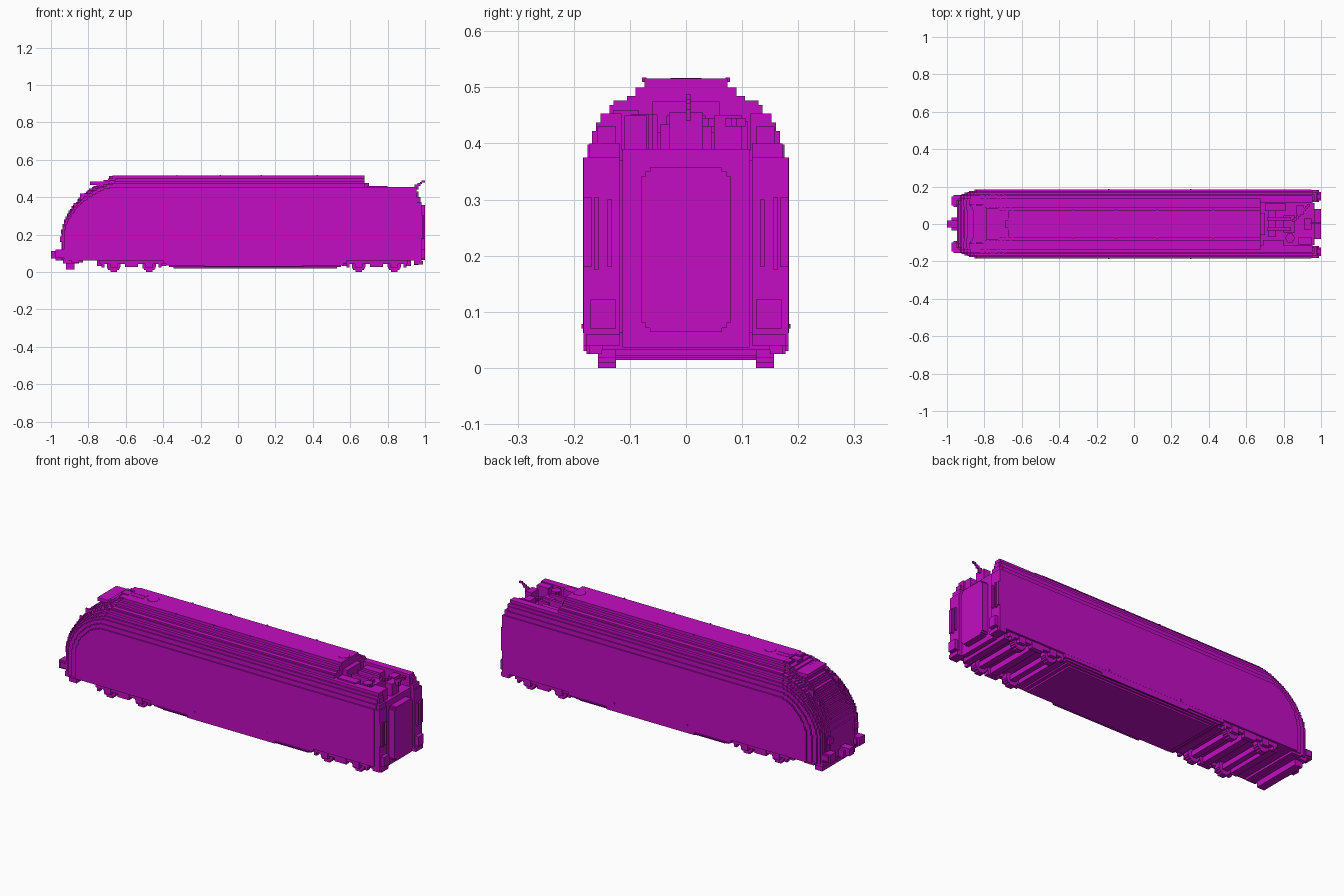
import bpy, bmesh, math
from mathutils import Vector

cube = bpy.data.objects.get("Cube")
if cube:
    bpy.data.objects.remove(cube, do_unlink=True)

V = 2 / 256  # block size of the stepped shape

mat = bpy.data.materials.new("magenta")
mat.use_nodes = True
COL = (0.54, 0.004, 0.54, 1)
mat.diffuse_color = COL
mat.node_tree.nodes["Principled BSDF"].inputs["Base Color"].default_value = COL


def finish(name, bm):
    bmesh.ops.recalc_face_normals(bm, faces=bm.faces)
    me = bpy.data.meshes.new(name)
    bm.to_mesh(me)
    bm.free()
    me.materials.append(mat)
    ob = bpy.data.objects.new(name, me)
    bpy.context.collection.objects.link(ob)
    return ob


def add_box(bm, x0, x1, y0, y1, z0, z1):
    vs = bmesh.ops.create_cube(bm, size=1)["verts"]
    for v in vs:
        v.co = Vector(((x0 + x1) / 2 + v.co.x * (x1 - x0),
                       (y0 + y1) / 2 + v.co.y * (y1 - y0),
                       (z0 + z1) / 2 + v.co.z * (z1 - z0)))


def boxes(name, items, mirror=False):
    bm = bmesh.new()
    for x0, x1, y0, y1, z0, z1 in items:
        add_box(bm, x0, x1, y0, y1, z0, z1)
        if mirror:
            add_box(bm, x0, x1, -y1, -y0, z0, z1)
    return finish(name, bm)


def add_prism(bm, outline, y0, y1):
    """Extrude an outline of (x, z) points from y0 to y1."""
    f = bm.faces.new([bm.verts.new((x, y0, z)) for x, z in outline])
    new = bmesh.ops.extrude_face_region(bm, geom=[f])["geom"]
    for v in new:
        if isinstance(v, bmesh.types.BMVert):
            v.co.y = y1


def snap(a):
    return round(a / V) * V


def disc(r, rows):
    """Stepped circle as (half width, low, high) rows."""
    h = 2 * r / rows
    for i in range(rows):
        c = -r + (i + 0.5) * h
        yield math.sqrt(r * r - c * c), c - h / 2, c + h / 2


# Body shell: nested stepped slices, (half width, top in blocks, nose x)
SLICES = [(9.5, 66, -.945), (11.5, 64, -.945), (13.5, 62, -.945), (16.5, 61, -.94),
          (17.5, 60, -.937), (19.5, 58, -.93), (20.5, 56, -.92), (21.5, 54, -.905),
          (22.5, 51, -.88), (23.5, 48, -.853)]
BASE, SHOULDER, ROOF_END, REAR = 0.062, 0.2, 0.675, 0.95
bm = bmesh.new()
for i, (w, top, nose) in enumerate(SLICES):
    start = -.61 - .08 * i / 9
    pts = [(nose, BASE)]
    z1, z = top * V, snap(SHOULDER)
    x_old = nose
    while z < z1 - 1e-6:
        u = min(1, (z + V / 2 - SHOULDER) / (z1 - SHOULDER))
        x = snap(start + (nose - start) * (1 - max(u, 0) ** 1.7) ** (1 / 1.7))
        if abs(x - x_old) > 1e-4:
            pts += [(x_old, z), (x, z)]
            x_old = x
        z += V
    end = REAR if i == 9 else ROOF_END
    pts += [(x_old, z1), (end, z1), (end, BASE)]
    add_prism(bm, pts, -w * V, w * V)
finish("body_shell", bm)

# Rear deck sides follow the roof curve around an open well
boxes("rear_deck_sides", [(.67, .955, .115, w * V, .37, top * V)
                          for w, top, _ in SLICES[5:9]], True)
boxes("rear_deck", [(.67, .955, -.115, .115, .37, .388)])
boxes("rear_corner_posts", [(.94, .98, .118, .183, .04, .375),
                            (.94, .975, .118, .172, .37, .40),
                            (.94, .965, .125, .158, .39, .43)], True)

# Rear end: gangway, handrails and buffers
boxes("rear_gangway", [(.94, .965, -.113, .113, .036, .39),
                       (.96, 1, -.064, .064, .064, .357),
                       (.96, 1, -.079, .079, .08, .342),
                       (.96, 1, -.072, .072, .071, .35)])
boxes("rear_handrails", [(.98, .992, .132, .14, .18, .30),
                         (.98, .992, .156, .164, .175, .305),
                         (.98, .988, .168, .183, .18, .305)], True)
boxes("rear_buffers", [(.96, 1, .125, .17, .07, .122),
                       (.96, .99, .118, .178, .04, .06)], True)

# Rear roof equipment
boxes("roof_equipment", [
    (.69, .80, -.13, -.085, .385, .46), (.70, .81, .07, .11, .385, .44),
    (.71, .84, -.035, -.02, .385, .45), (.71, .84, .02, .035, .385, .45),
    (.72, .76, -.07, .07, .385, .42), (.80, .86, -.045, .045, .385, .435),
    (.675, .70, -.06, .06, .385, .475), (.87, .91, .05, .10, .385, .45),
    (.88, .95, -.11, -.07, .385, .45), (.91, .95, -.03, .03, .385, .455)])
bm = bmesh.new()
for hw, lo, hi in disc(.024, 6):
    add_box(bm, .835 - hw, .835 + hw, -.075 + lo, -.075 + hi, .385, .452)
finish("roof_insulator", bm)
bm = bmesh.new()
for i in range(9):
    add_box(bm, .845 + i * .01, .86 + i * .01, .01 + i * .01, .026 + i * .01, .43, .445)
finish("roof_diagonal_bar", bm)
boxes("rear_cable", [(.945, .965, 0, .008, .44, .468), (.96, .976, 0, .008, .46, .476),
                     (.972, .984, 0, .008, .47, .482), (.982, 1, 0, .008, .478, .488)])

# Roof fans, hatches and rivets
bm = bmesh.new()
for cx in (-.51, .64):
    for hw, lo, hi in disc(.028, 7):
        add_box(bm, cx - hw, cx + hw, lo, hi, .51, .517)
finish("roof_fans", bm)
boxes("roof_hatches", [(-.67, -.56, .03, .068, .50, .515),
                       (-.69, -.645, -.02, .02, .49, .513),
                       (-.63, -.555, .004, .024, .50, .517)], True)
boxes("roof_studs", [(x, x + V, .07, .078, .51, .518)
                     for x in (-.33, -.10, .12, .42)], True)
boxes("side_studs", [(x, x + V, .18, .186, .07, .078) for x in (-.14, .30)], True)

# Nose: windscreen brow and pillars, buffers, coupler and plough
boxes("windscreen_brow", [(-.79, -.70, -.082, .082, .465, .484)])
boxes("windscreen_pillars", [(-.905, -.86, .10, .108, .285, .31),
                             (-.88, -.83, .10, .108, .31, .37),
                             (-.845, -.79, .10, .108, .37, .42)], True)
boxes("headlights", [(-.953, -.93, .09, .125, .16, .19)], True)
boxes("front_buffers", [(-.975, -.93, .10, .147, .075, .12),
                        (-.965, -.93, .092, .155, .083, .112)], True)
boxes("front_coupler", [(-1, -.94, -.02, .02, .072, .112),
                        (-.975, -.94, -.035, .035, .062, .10)])
boxes("front_skirt", [(-.935, -.85, -.155, .155, .045, .07),
                      (-.92, -.875, -.14, .14, .014, .05),
                      (-.89, -.83, -.17, .17, .05, .07)])

# Stepped belly between the bogies
boxes("belly", [(-.40, .58, -.183, .183, .045, .065),
                (-.385, .565, -.175, .175, .035, .06),
                (-.37, .55, -.165, .165, .027, .05),
                (-.345, .53, -.155, .155, .018, .04)])
boxes("belly_vents", [(-.18, .35, .175, .183, .03, .05)], True)

# Bogies: stepped wheels, axles, side frames and cross beams
for label, axles in (("front", (-.665, -.475)), ("rear", (.645, .835))):
    wheels, shafts = bmesh.new(), bmesh.new()
    for cx in axles:
        for s in (-1, 1):
            for hw, lo, hi in disc(.037, 8):
                add_box(wheels, cx - hw, cx + hw, s * .141 - .016, s * .141 + .016,
                        .037 + lo, .037 + hi)
            add_box(wheels, cx - .02, cx + .02, s * .165 - .012, s * .165 + .012, .025, .06)
        add_box(shafts, cx - .016, cx + .016, -.13, .13, .022, .05)
    finish(label + "_wheels", wheels)
    finish(label + "_axles", shafts)
    mid = sum(axles) / 2
    boxes(label + "_bogie_frames", [(mid - .17, mid + .17, .15, .172, .042, .066),
                                    (mid - .035, mid + .035, .15, .175, .026, .066),
                                    (mid - .16, mid - .145, .15, .172, .025, .066),
                                    (mid + .145, mid + .16, .15, .172, .025, .066)], True)
    boxes(label + "_bogie_beams", [(mid + d - .02, mid + d + .02, -.15, .15, .032, .066)
                                   for d in (-.165, 0, .165)])
